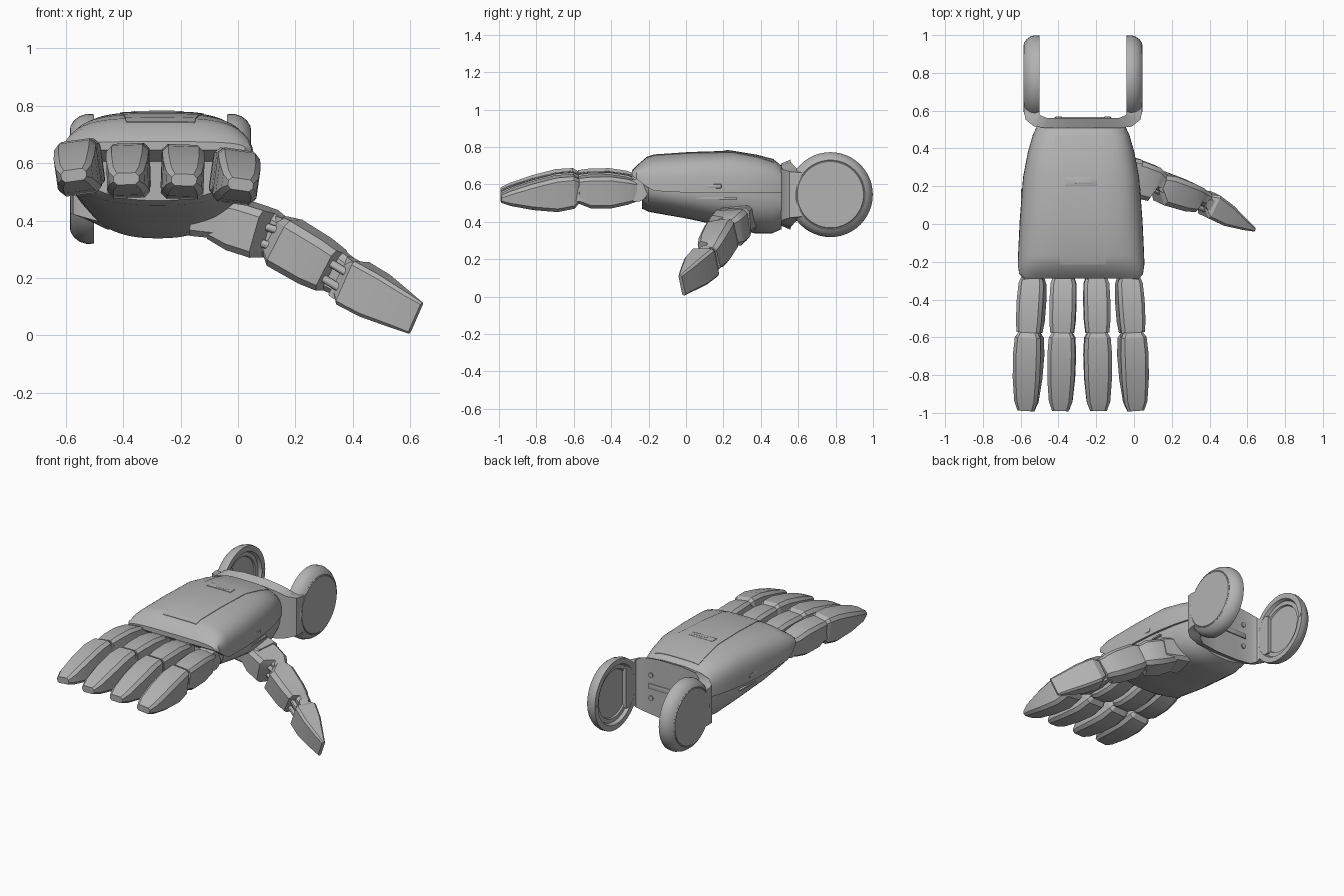
import bpy, bmesh, math
from mathutils import Vector, Matrix

cube = bpy.data.objects.get("Cube")
if cube:
    bpy.data.objects.remove(cube, do_unlink=True)

grey = bpy.data.materials.new("plain grey")
grey.use_nodes = True
grey.diffuse_color = (0.45, 0.45, 0.45, 1)
grey.node_tree.nodes["Principled BSDF"].inputs["Base Color"].default_value = grey.diffuse_color

CX = -0.28          # centre line of the palm
WX = -0.27          # centre line of the wrist


def finish(name, bm, angle=30):
    bmesh.ops.recalc_face_normals(bm, faces=bm.faces)
    me = bpy.data.meshes.new(name)
    bm.to_mesh(me)
    bm.free()
    me.materials.append(grey)
    me.polygons.foreach_set("use_smooth", [True] * len(me.polygons))
    me.set_sharp_from_angle(angle=math.radians(angle))
    ob = bpy.data.objects.new(name, me)
    bpy.context.collection.objects.link(ob)
    return ob


def loft(name, rings, angle=30):
    """Skin closed rings of points and cap both ends."""
    bm = bmesh.new()
    rows = [[bm.verts.new(p) for p in ring] for ring in rings]
    n = len(rows[0])
    for a, b in zip(rows, rows[1:]):
        for i in range(n):
            bm.faces.new((a[i], a[(i + 1) % n], b[(i + 1) % n], b[i]))
    bm.faces.new(rows[0])
    bm.faces.new(rows[-1])
    return finish(name, bm, angle)


def rod(name, centre, axis, radius, length, sides=20):
    bm = bmesh.new()
    turn = Vector((0, 0, 1)).rotation_difference(Vector(axis)).to_matrix().to_4x4()
    bmesh.ops.create_cone(bm, cap_ends=True, segments=sides, radius1=radius, radius2=radius,
                          depth=length, matrix=Matrix.Translation(centre) @ turn)
    return finish(name, bm)


def box(name, centre, size, bevel):
    bm = bmesh.new()
    bmesh.ops.create_cube(bm, size=1, matrix=Matrix.Translation(centre) @ Matrix.Diagonal((*size, 1)))
    bmesh.ops.bevel(bm, geom=bm.edges[:], offset=bevel, segments=2, affect='EDGES', profile=0.5)
    return finish(name, bm)


def arc(y, w, z_mid, z_end, n, steps=36):
    """Half a rounded box: from the right edge, over z_end, to the left edge."""
    pts = []
    for i in range(steps + 1):
        a = math.pi * i / steps
        c, s = math.cos(a), max(math.sin(a), 0)
        x = math.copysign(abs(c) ** (2 / n), c)
        pts.append(Vector((CX + w * x, y, z_mid + (z_end - z_mid) * s ** (2 / n))))
    return pts


def frame(start, end, up, roll=0):
    """Local frame: Y runs along the finger, Z is its back."""
    d = (Vector(end) - Vector(start)).normalized()
    side = d.cross(Vector(up)).normalized()
    m = Matrix((side, d, side.cross(d))).transposed().to_4x4()
    return Matrix.Translation(start) @ m @ Matrix.Rotation(roll, 4, 'Y')


def segment(name, m, stations, cham=0.27):
    """Chamfered box along Y; stations are (distance, half width, top, bottom)."""
    rings = []
    for t, w, top, bot in stations:
        c = min(cham * w, 0.35 * (top - bot))
        half = [(w - c, top), (w, top - c), (w, bot + c), (w - c, bot)]
        ring = half + [(-x, z) for x, z in reversed(half)]
        rings.append([m @ Vector((x, t, z)) for x, z in ring])
    return loft(name, rings, 25)


# Back-of-hand shell: y, half width, lower edge, crown
SHELL_N = 3.5
shell = [(-0.288, 0.305, 0.645, 0.675), (-0.265, 0.328, 0.63, 0.70), (-0.215, 0.335, 0.59, 0.742),
         (-0.17, 0.334, 0.565, 0.757), (0.02, 0.325, 0.555, 0.77), (0.25, 0.307, 0.555, 0.777),
         (0.38, 0.282, 0.555, 0.755), (0.47, 0.256, 0.555, 0.732), (0.51, 0.238, 0.555, 0.70)]
loft("hand_shell", [arc(y, w, a, b, SHELL_N) for y, w, a, b in shell])

# Lower palm bowl
palm = [(-0.235, 0.30, 0.65, 0.47), (-0.2, 0.318, 0.60, 0.453), (0.0, 0.315, 0.57, 0.418),
        (0.2, 0.297, 0.565, 0.375), (0.37, 0.271, 0.56, 0.338), (0.46, 0.247, 0.56, 0.338),
        (0.51, 0.23, 0.56, 0.36)]
loft("palm_bowl", [arc(y, w, a, b, 2.4) for y, w, a, b in palm])

# Raised plate between the two seams on the back of the hand
rings = []
for y, w, a, b in shell[2:8]:
    f = (y + 0.215) / 0.685
    left, right = -0.39 - 0.03 * f, -0.15 + 0.045 * f
    xs = [left + (right - left) * i / 8 for i in range(9)]
    zs = [a + (b - a) * (1 - abs((x - CX) / w) ** SHELL_N) ** (1 / SHELL_N) for x in xs]
    rings.append([Vector((x, y, z + 0.003)) for x, z in zip(xs, zs)] +
                 [Vector((x, y, z - 0.02)) for x, z in reversed(list(zip(xs, zs)))])
loft("back_plate", rings)

# Small vent on the plate and slot covers on the sides
box("vent_frame", (-0.28, 0.225, 0.776), (0.17, 0.05, 0.012), 0.003)
box("vent_slat", (-0.265, 0.222, 0.779), (0.09, 0.02, 0.01), 0.003)
for s, label in ((1, "left"), (-1, "right")):
    box(label + "_side_slot", (CX + s * 0.308, 0.04, 0.59), (0.02, 0.3, 0.024), 0.007)
    box(label + "_side_rail", (CX + s * 0.294, 0.16, 0.525), (0.02, 0.22, 0.012), 0.004)

# Four fingers: name, root x, tip x, height offset, roll
fingers = [("index", -0.03, 0.012, -0.01, -8), ("middle", -0.2, -0.187, 0.006, -2),
           ("ring", -0.372, -0.39, 0.01, 2), ("little", -0.535, -0.575, 0.022, 8)]
proximal = [(0, 0.05, 0.05, -0.055), (0.05, 0.067, 0.068, -0.07), (0.14, 0.07, 0.083, -0.088),
            (0.25, 0.068, 0.083, -0.085), (0.31, 0.062, 0.076, -0.06)]
distal = [(0, 0.05, 0.07, -0.055), (0.03, 0.068, 0.088, -0.085), (0.12, 0.074, 0.085, -0.1),
          (0.25, 0.072, 0.056, -0.085), (0.37, 0.062, 0.02, -0.06), (0.42, 0.044, -0.002, -0.043)]
for name, x0, x1, dz, roll in fingers:
    root = Vector((x0, -0.265, 0.578 + dz))
    tip = Vector((x1, -0.985, 0.558 + dz))
    knee = root.lerp(tip, 0.425)
    knee.z = 0.572 + dz
    r = math.radians(roll)
    segment(name + "_proximal", frame(root, knee, (0, 0, 1), r), proximal)
    segment(name + "_distal", frame(knee, tip, (0, 0, 1), r), distal)
    rod(name + "_knuckle", root, (1, 0, 0), 0.062, 0.1)
    rod(name + "_joint", knee, (1, 0, 0), 0.055, 0.116)
    box(name + "_socket", root + Vector((0, 0.05, 0)), (0.07, 0.1, 0.08), 0.01)

# Thumb: base, middle and tip segments, hollowed at the pad side of each hinge
up = (0.42, 0.9, 0.0)
a, b, c, d = (-0.06, 0.28, 0.405), (0.14, 0.205, 0.338), (0.375, 0.115, 0.195), (0.638, -0.02, 0.052)
segment("thumb_base", frame(a, b, up), [(0, 0.07, 0.07, -0.1), (0.08, 0.086, 0.088, -0.11),
                                        (0.17, 0.086, 0.088, -0.1), (0.19, 0.08, 0.08, -0.03),
                                        (0.23, 0.07, 0.06, -0.03)])
segment("thumb_middle", frame(b, c, up), [(-0.02, 0.075, 0.06, -0.03), (0.03, 0.09, 0.075, -0.09),
                                          (0.16, 0.088, 0.075, -0.08), (0.225, 0.08, 0.07, -0.065),
                                          (0.235, 0.075, 0.065, -0.02), (0.28, 0.07, 0.06, -0.02)])
segment("thumb_tip", frame(c, d, up), [(-0.01, 0.06, 0.05, -0.03), (0.03, 0.083, 0.068, -0.068),
                                       (0.13, 0.082, 0.052, -0.065), (0.25, 0.068, 0.018, -0.038),
                                       (0.31, 0.06, 0.0, -0.02)], 0.16)
for name, p, q, r in (("thumb_lower", a, b, b), ("thumb_upper", b, c, c)):
    m = frame(p, q, up).to_3x3()
    rod(name + "_pin", r, m @ Vector((1, 0, 0)), 0.03, 0.15)
    for x in (-0.03, 0.03):
        rod(name + "_link", Vector(r) + m @ Vector((x, 0, -0.035)), m @ Vector((0, 1, 0)), 0.014, 0.12, 12)
segment("thumb_mount", frame((-0.14, 0.3, 0.43), (0.04, 0.27, 0.4), up),
        [(0, 0.08, 0.08, -0.12), (0.17, 0.07, 0.07, -0.1)])

# Wrist bracket: U-shaped strap swept between the discs: x, y, half height, half thickness
half = [(-0.272, 0.67, 0.13, 0.038), (-0.272, 0.6, 0.135, 0.041), (-0.268, 0.572, 0.14, 0.041),
        (-0.243, 0.546, 0.155, 0.034), (-0.19, 0.534, 0.175, 0.026), (-0.08, 0.534, 0.188, 0.026)]
path = half + [(-x, y, h, t) for x, y, h, t in reversed(half)]
rings = []
for i, (x, y, h, t) in enumerate(path):
    p, q = path[max(i - 1, 0)], path[min(i + 1, len(path) - 1)]
    n = Vector((q[1] - p[1], p[0] - q[0], 0)).normalized() * t
    o = Vector((WX + x, y, 0.545))
    outer, inner = Vector((0, 0, h * 0.88)), Vector((0, 0, h))
    rings.append([o - n + inner, o + n + outer, o + n - outer, o - n - inner])
loft("wrist_bracket", rings, 40)

# Bolts on the inner wall of the bracket
for x in (-0.13, 0.13):
    for z in (0.47, 0.62):
        rod("bracket_bolt", (WX + x, 0.56, z), (0, 1, 0), 0.016, 0.016, 12)
box("bracket_rib", (WX, 0.56, 0.545), (0.3, 0.014, 0.035), 0.004)

# Wrist discs, turned about the x axis: (depth outwards, radius)
profile = [(0.03, 0.0), (0.03, 0.15), (0.02, 0.155), (0.02, 0.18), (0.0, 0.19), (0.0, 0.225),
           (0.025, 0.227), (0.05, 0.219), (0.07, 0.204), (0.082, 0.185), (0.08, 0.181), (0.084, 0.177), (0.084, 0.0)]
for s, label in ((1, "left"), (-1, "right")):
    bm = bmesh.new()
    vs = [bm.verts.new((WX + s * (0.231 + u), 0.772, 0.545 + r)) for u, r in profile]
    es = [bm.edges.new(pair) for pair in zip(vs, vs[1:])]
    bmesh.ops.spin(bm, geom=vs + es, cent=(0, 0.772, 0.545), axis=(1, 0, 0), angle=2 * math.pi, steps=48)
    bmesh.ops.remove_doubles(bm, verts=bm.verts, dist=0.0005)
    finish(label + "_wrist_disc", bm, 35)
    rod(label + "_disc_pin", (WX + s * 0.24, 0.977, 0.545), (1, 0, 0), 0.012, 0.022, 12)
